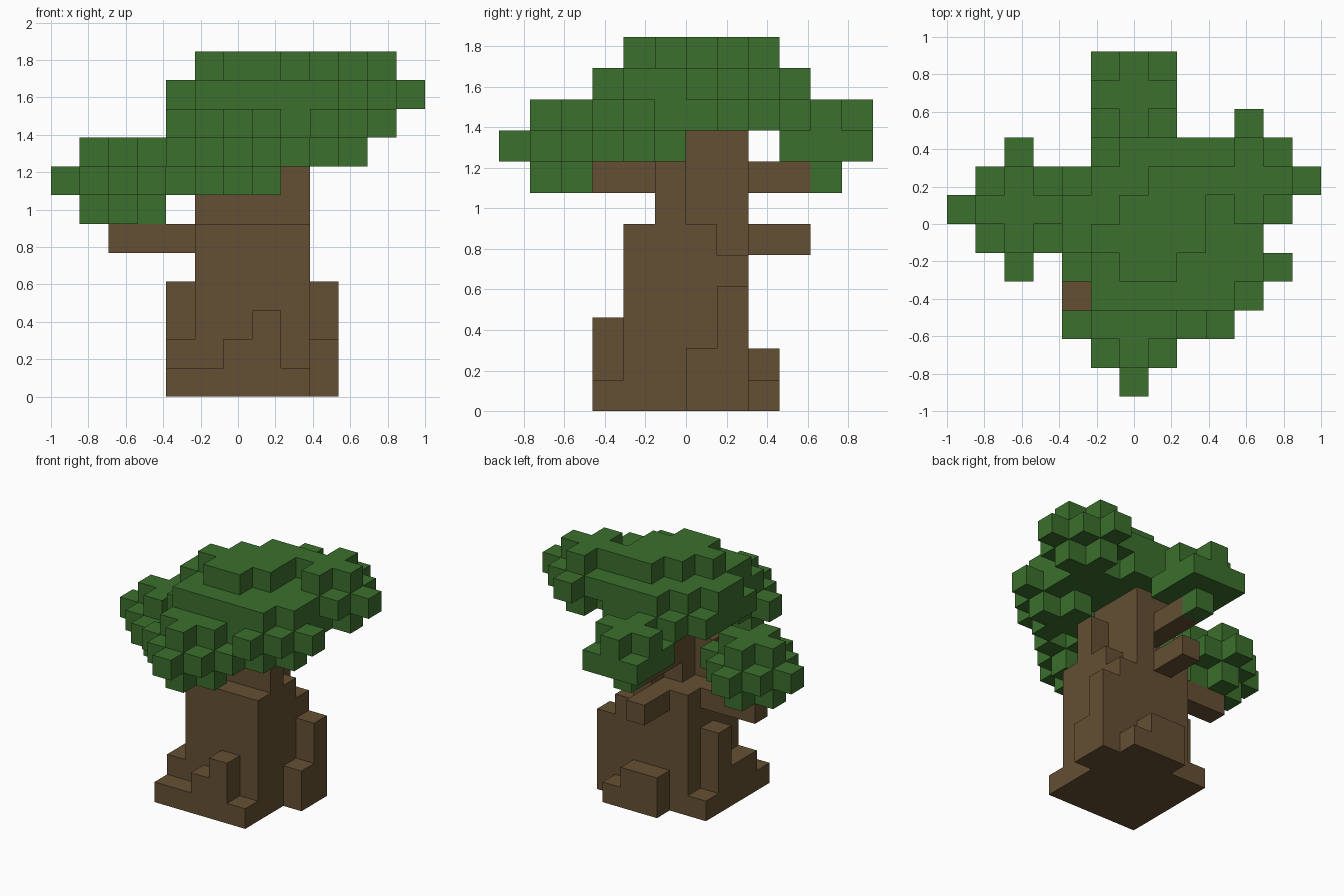
import bpy
import bmesh
from math import radians
from mathutils import Vector

if "Cube" in bpy.data.objects:
    bpy.data.objects.remove(bpy.data.objects["Cube"], do_unlink=True)

CELL = 2 / 13
ORIGIN = Vector((-1, -6 * CELL, 0))


def material(name, rgb):
    mat = bpy.data.materials.new(name)
    mat.use_nodes = True
    mat.diffuse_color = (*rgb, 1)
    mat.node_tree.nodes["Principled BSDF"].inputs["Base Color"].default_value = (*rgb, 1)
    return mat


BARK = material("bark brown", (0.130, 0.080, 0.033))
LEAF = material("leaf green", (0.045, 0.162, 0.026))


def block(xs, ys, zs):
    """Cells in inclusive index ranges."""
    return {(x, y, z) for x in range(xs[0], xs[1] + 1)
            for y in range(ys[0], ys[1] + 1) for z in range(zs[0], zs[1] + 1)}


def layer(z, first_row, spans):
    """One flat layer, given as a span of x for each row of y."""
    cells = set()
    for n, span in enumerate(spans):
        cells |= block(span, (first_row + n,) * 2, (z, z))
    return cells


def column(x, y, height):
    return block((x, x), (y, y), (0, height - 1))


def plus(x, y, z):
    return block((x - 1, x + 1), (y, y), (z, z)) | block((x, x), (y - 1, y + 1), (z, z))


def cluster(x, y, z):
    """Round leaf ball: a wide middle between two plus shapes."""
    return (plus(x, y, z - 1) | plus(x, y, z + 1)
            | block((x - 1, x + 1), (y - 1, y + 1), (z, z))
            | block((x - 2, x + 2), (y, y), (z, z))
            | block((x, x), (y - 2, y + 2), (z, z)))


parts = []
claimed = set()


def part(name, mat, cells):
    """Keep the cells no earlier part has taken."""
    own = cells - claimed
    claimed.update(own)
    parts.append((name, mat, own))


# Trunk, narrowing and leaning back above the shoulder
trunk = block((5, 8), (4, 7), (0, 5)) - {(8, 7, 5)}
trunk |= layer(6, 5, [(5, 8), (6, 7), (7, 7)])
trunk |= layer(7, 5, [(5, 8), (6, 7), (6, 7)])
trunk |= layer(8, 5, [(6, 7), (6, 7), (6, 7)])
part("trunk", BARK, trunk)

# Roots stepping around the base
for name, start, step, heights in (
        ("front_roots", (4, 3), (1, 0), (1, 1, 2, 3, 1)),
        ("right_roots", (4, 4), (0, 1), (2, 2, 4, 1)),
        ("left_roots", (9, 6), (0, 1), (2, 4)),
        ("back_roots", (6, 8), (1, 0), (2, 2, 1))):
    cells = set()
    for n, height in enumerate(heights):
        cells |= column(start[0] + n * step[0], start[1] + n * step[1], height)
    part(name, BARK, cells)

# Branches
part("right_branch", BARK, block((2, 4), (6, 6), (5, 5)))
part("back_stub", BARK, block((6, 6), (8, 9), (5, 5)))
part("back_branch", BARK, block((6, 6), (8, 9), (7, 7)))
part("front_branch", BARK, block((6, 6), (3, 4), (7, 7)))

# Crown layers
crown = layer(9, 3, [(5, 10), (4, 10), (4, 10), (4, 10), (4, 10), (5, 8)])
crown |= layer(10, 3, [(5, 9), (5, 10), (4, 9), (4, 10), (5, 10), (6, 9)])
crown |= layer(11, 4, [(6, 7), (5, 8), (6, 8), (7, 8)])
part("crown", LEAF, crown)

# Leaf balls around the crown
part("right_leaf_ball", LEAF, cluster(2, 6, 7))
part("front_leaf_ball", LEAF, cluster(6, 2, 8))
part("left_front_leaf_ball", LEAF, cluster(9, 4, 9))
part("left_back_leaf_ball", LEAF, cluster(10, 7, 10))
part("back_leaf_ball", LEAF,
     {(6, 10, 7)} | block((5, 7), (9, 11), (8, 8)) | plus(6, 10, 9))


def build(name, mat, cells):
    """Skin the exposed sides of the cells and merge flat areas."""
    bm = bmesh.new()
    for cell in sorted(cells):
        base = Vector(cell)
        for axis in range(3):
            u, v = Vector(), Vector()
            u[(axis + 1) % 3] = 1
            v[(axis + 2) % 3] = 1
            for side in (0, 1):
                near = list(cell)
                near[axis] += 2 * side - 1
                if tuple(near) in claimed:
                    continue
                corner = base.copy()
                corner[axis] += side
                ring = [corner, corner + u, corner + u + v, corner + v]
                if not side:
                    ring.reverse()
                bm.faces.new([bm.verts.new(ORIGIN + p * CELL) for p in ring])
    bmesh.ops.remove_doubles(bm, verts=bm.verts, dist=0.001)
    bmesh.ops.dissolve_limit(bm, angle_limit=radians(1), verts=bm.verts, edges=bm.edges)
    mesh = bpy.data.meshes.new(name)
    bm.to_mesh(mesh)
    bm.free()
    mesh.materials.append(mat)
    bpy.context.collection.objects.link(bpy.data.objects.new(name, mesh))


for entry in parts:
    build(*entry)
